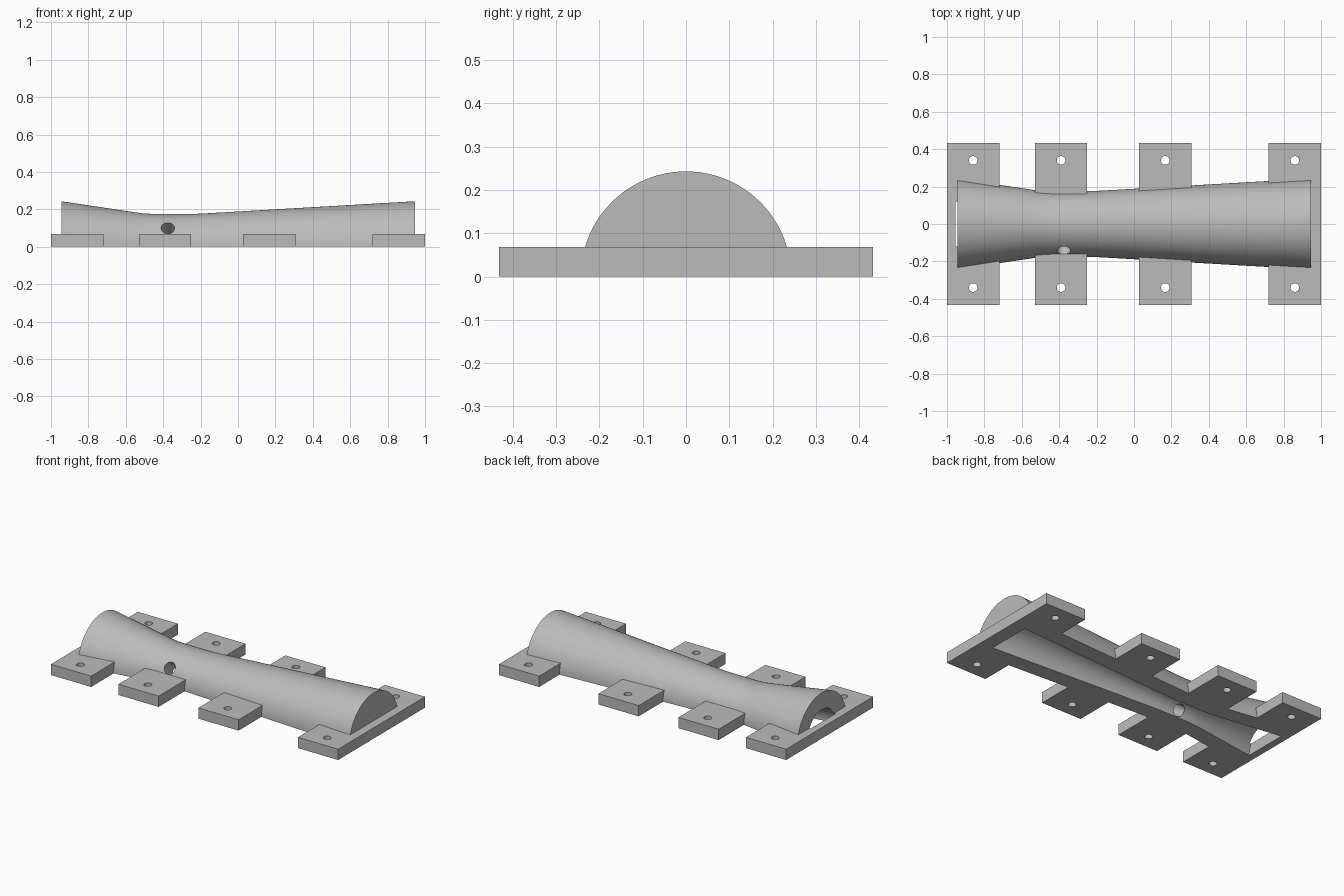
import bpy, bmesh
from math import sin, cos, pi, radians
from mathutils import Matrix, Vector

if "Cube" in bpy.data.objects:
    bpy.data.objects.remove(bpy.data.objects["Cube"], do_unlink=True)

# Single grey material
grey = bpy.data.materials.new("plain grey")
grey.use_nodes = True
COLOUR = (0.5, 0.5, 0.5, 1)
grey.diffuse_color = COLOUR
grey.node_tree.nodes["Principled BSDF"].inputs["Base Color"].default_value = COLOUR

SIDES = 96
FLANGE_H = 0.068
TAB_CENTRES = (-0.86, -0.39, 0.167, 0.86)


def finish(bm, name):
    bmesh.ops.recalc_face_normals(bm, faces=bm.faces)
    mesh = bpy.data.meshes.new(name)
    bm.to_mesh(mesh)
    bm.free()
    mesh.materials.append(grey)
    obj = bpy.data.objects.new(name, mesh)
    bpy.context.collection.objects.link(obj)
    return obj


def revolve(name, profile):
    """Solid of revolution about the x axis from (x, radius) points."""
    bm = bmesh.new()
    rings = [[bm.verts.new((x, r * cos(2 * pi * i / SIDES), r * sin(2 * pi * i / SIDES)))
              for i in range(SIDES)] for x, r in profile]
    for a, b in zip(rings, rings[1:]):
        for i in range(SIDES):
            j = (i + 1) % SIDES
            bm.faces.new((a[i], a[j], b[j], b[i]))
    bm.faces.new(rings[0])
    bm.faces.new(rings[-1])
    return finish(bm, name)


def box(name, x0, x1, y, z0, z1):
    bm = bmesh.new()
    centre = Matrix.Translation(((x0 + x1) / 2, 0, (z0 + z1) / 2))
    bmesh.ops.create_cube(bm, size=1, matrix=centre @ Matrix.Diagonal((x1 - x0, 2 * y, z1 - z0, 1)))
    return finish(bm, name)


def rod(name, start, end, radius):
    a, b = Vector(start), Vector(end)
    turn = (b - a).to_track_quat('Z', 'Y').to_matrix().to_4x4()
    bm = bmesh.new()
    bmesh.ops.create_cone(bm, cap_ends=True, segments=32, radius1=radius, radius2=radius,
                          depth=(b - a).length, matrix=Matrix.Translation((a + b) / 2) @ turn)
    return finish(bm, name)


def combine(target, other, operation):
    mod = target.modifiers.new(other.name, 'BOOLEAN')
    mod.operation = operation
    mod.solver = 'EXACT'
    mod.object = other
    bpy.context.view_layer.objects.active = target
    bpy.ops.object.modifier_apply(modifier=mod.name)
    bpy.data.objects.remove(other, do_unlink=True)


def venturi(x0, x1, end_r, throat_r):
    """Converging inlet, straight throat and long diverging outlet."""
    return [(x0, end_r), (-0.55, throat_r + 0.009), (-0.51, throat_r + 0.004),
            (-0.47, throat_r + 0.001), (-0.43, throat_r), (-0.28, throat_r),
            (-0.22, throat_r + 0.001), (-0.16, throat_r + 0.004), (x1, end_r)]


# Outer tube with flange tabs running through it
shell = revolve("venturi_half_shell", venturi(-0.945, 0.945, 0.243, 0.175))
for x in TAB_CENTRES:
    combine(shell, box("flange_tab", x - 0.14, x + 0.14, 0.432, -0.05, FLANGE_H), 'UNION')

# Trim to the flat parting face, then hollow out the channel
combine(shell, box("floor_cutter", -1.5, 1.5, 1, -1, 0), 'DIFFERENCE')
combine(shell, revolve("channel_cutter", venturi(-0.955, 0.912, 0.139, 0.071)), 'DIFFERENCE')

# Bolt holes
for x in TAB_CENTRES:
    for y in (-0.34, 0.34):
        combine(shell, rod("bolt_cutter", (x, y, -0.1), (x, y, 0.2), 0.023), 'DIFFERENCE')

# Radial side port into the throat
tilt = radians(35)
combine(shell, rod("port_cutter", (-0.375, 0, 0),
                   (-0.375, -0.3 * cos(tilt), 0.3 * sin(tilt)), 0.036), 'DIFFERENCE')

# Smooth tube surfaces, crisp edges
bpy.ops.object.select_all(action='DESELECT')
shell.select_set(True)
bpy.context.view_layer.objects.active = shell
bpy.ops.object.shade_smooth_by_angle(angle=radians(25))
